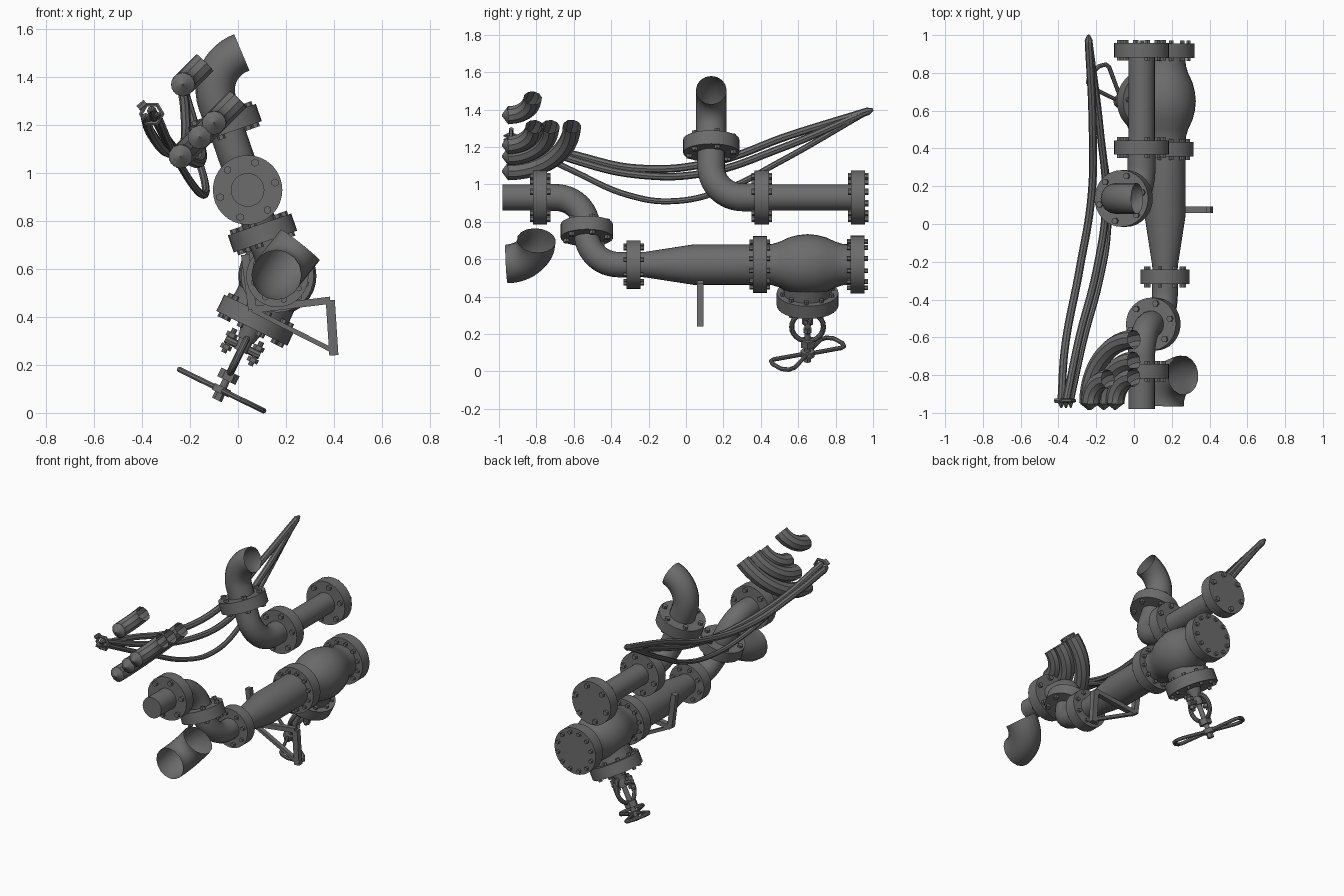
import bpy, bmesh, math
from mathutils import Vector as V, Matrix

cube = bpy.data.objects.get("Cube")
if cube:
    bpy.data.objects.remove(cube, do_unlink=True)

steel = bpy.data.materials.new("dark_grey_steel")
steel.use_nodes = True
GREY = (0.15, 0.15, 0.15, 1)
steel.diffuse_color = GREY
steel.node_tree.nodes["Principled BSDF"].inputs["Base Color"].default_value = GREY

# Main directions: the pipework leans sideways around the y axis
Y = V((0, 1, 0))
UP = V((-0.327, 0, 0.945)).normalized()
SIDE = V((UP.z, 0, -UP.x))
STEM = V((-0.44, 0, -0.9)).normalized()
WHEEL = V((STEM.z, 0, -STEM.x))
UPPER = V((0.04, 0, 0.93))
LOWER = UPPER - UP * 0.38
parts = []


def add(name, mesh):
    obj = bpy.data.objects.new(name, mesh)
    bpy.context.collection.objects.link(obj)
    mesh.materials.clear()
    mesh.materials.append(steel)
    parts.append(obj)
    return obj


def finish(name, bm):
    mesh = bpy.data.meshes.new(name)
    bm.to_mesh(mesh)
    bm.free()
    return add(name, mesh)


def rod(bm, a, b, r, r2=None, seg=24):
    axis = b - a
    mat = Matrix.Translation((a + b) / 2) @ axis.to_track_quat('Z', 'Y').to_matrix().to_4x4()
    bmesh.ops.create_cone(bm, cap_ends=True, segments=seg, radius1=r,
                          radius2=r if r2 is None else r2, depth=axis.length, matrix=mat)


def cylinder(name, a, b, r, r2=None, seg=24):
    bm = bmesh.new()
    rod(bm, a, b, r, r2, seg)
    return finish(name, bm)


def tube(name, pts, r, caps=False, smooth=False, cyclic=False, res=6):
    # Sweep a round section along a path
    cu = bpy.data.curves.new(name, 'CURVE')
    cu.dimensions = '3D'
    cu.bevel_depth, cu.bevel_resolution = r, res
    cu.use_fill_caps = caps
    if smooth:
        sp = cu.splines.new('BEZIER')
        sp.bezier_points.add(len(pts) - 1)
        for bp, p in zip(sp.bezier_points, pts):
            bp.co = p
            bp.handle_left_type = bp.handle_right_type = 'AUTO'
    else:
        sp = cu.splines.new('POLY')
        sp.points.add(len(pts) - 1)
        for sp_pt, p in zip(sp.points, pts):
            sp_pt.co = (*p, 1)
    sp.use_cyclic_u = cyclic
    tmp = bpy.data.objects.new(name, cu)
    bpy.context.collection.objects.link(tmp)
    mesh = bpy.data.meshes.new_from_object(
        tmp.evaluated_get(bpy.context.evaluated_depsgraph_get()))
    bpy.data.objects.remove(tmp, do_unlink=True)
    return add(name, mesh)


def bend(start, d1, d2, r, n=12):
    # Quarter turn leaving along d1 and ending along d2
    return [start + d1 * r * math.sin(t) + d2 * r * (1 - math.cos(t))
            for t in (math.pi / 2 * i / n for i in range(n + 1))]


def flange(name, c, axis, r, bolts, half=0.038, bolt=0.017, phase=15):
    bm = bmesh.new()
    rod(bm, c - axis * half, c + axis * half, r, seg=32)
    e1 = V((1, 0, 0)) if axis == Y else Y
    e2 = e1.cross(axis)
    for i in range(bolts):
        t = math.radians(phase) + math.tau * i / bolts
        p = c + (e1 * math.cos(t) + e2 * math.sin(t)) * (r - 0.027)
        rod(bm, p - axis * (half + 0.017), p + axis * (half + 0.017), bolt, seg=6)
    return finish(name, bm)


def lathe(name, base, profile, seg=32):
    bm = bmesh.new()
    vs = [bm.verts.new(base + V((r, y, 0))) for y, r in profile]
    es = [bm.edges.new(p) for p in zip(vs, vs[1:])]
    bmesh.ops.spin(bm, geom=vs + es, cent=base, axis=Y, angle=math.tau,
                   steps=seg, use_merge=True)
    bmesh.ops.recalc_face_normals(bm, faces=bm.faces)
    return finish(name, bm)


def bar(name, a, b, width, depth):
    # Flat strip running from a to b, depth along y
    d = b - a
    x = d.normalized()
    rot = Matrix((x, Y, x.cross(Y))).transposed().to_4x4()
    bm = bmesh.new()
    bmesh.ops.create_cube(bm, size=1, matrix=Matrix.Translation((a + b) / 2) @ rot
                          @ Matrix.Diagonal((d.length, depth, width, 1)))
    return finish(name, bm)


# Upper line: straight run, elbow and open outlet
cylinder("upper_pipe", UPPER + Y * 0.4, UPPER + Y * 0.92, 0.07)
flange("upper_end_flange", UPPER + Y * 0.92, Y, 0.145, 6)
flange("upper_mid_flange", UPPER + Y * 0.405, Y, 0.145, 6)
riser = bend(UPPER + Y * 0.305, -Y, UP, 0.17)
top = UPPER + Y * 0.135 + UP * 0.29
tube("upper_elbow", [UPPER + Y * 0.4] + riser + [top], 0.074)
flange("outlet_flange", top, UP, 0.15, 6)
tube("outlet_elbow", [top] + bend(top + UP * 0.095, UP, SIDE, 0.165), 0.082)

# Front stub and S-bend down to the lower line
cylinder("front_stub", UPPER - Y * 0.98, UPPER - Y * 0.75, 0.07)
flange("front_flange", UPPER - Y * 0.78, Y, 0.145, 6)
mid = UPPER - Y * 0.53 - UP * 0.19
tube("front_upper_elbow", [UPPER - Y * 0.78] + bend(UPPER - Y * 0.70, Y, -UP, 0.17) + [mid], 0.072)
flange("bend_flange", mid, UP, 0.14, 6)
tube("front_lower_elbow", [mid] + bend(mid - UP * 0.02, -UP, Y, 0.17) + [LOWER - Y * 0.28], 0.068)

# Lower line: reducer and valve body
flange("reducer_flange", LOWER - Y * 0.28, Y, 0.13, 8, bolt=0.013)
lathe("reducer_pipe", LOWER, [(-0.26, 0.066), (-0.22, 0.068), (0.04, 0.108), (0.4, 0.108)])
flange("valve_inlet_flange", LOWER + Y * 0.395, Y, 0.152, 12, bolt=0.013)
lathe("valve_body", LOWER, [(0.4, 0.108), (0.46, 0.11), (0.50, 0.122), (0.55, 0.145), (0.6, 0.158),
                            (0.65, 0.163), (0.7, 0.158), (0.75, 0.145), (0.8, 0.122),
                            (0.84, 0.11), (0.9, 0.108)])
flange("valve_outlet_flange", LOWER + Y * 0.917, Y, 0.155, 12, bolt=0.013)


# Valve bonnet, yoke and stem
def on_stem(t, w=0, y=0):
    return LOWER + STEM * t + WHEEL * w + Y * (0.65 + y)


cylinder("valve_neck", on_stem(0.03), on_stem(0.2), 0.125, 0.13, 32)
flange("bonnet_flange", on_stem(0.205), STEM, 0.165, 10, bolt=0.013)
cylinder("bonnet_collar", on_stem(0.22), on_stem(0.3), 0.055, 0.035)
cylinder("valve_stem", on_stem(0.24), on_stem(0.56), 0.016)
ring = [on_stem(0.37 + 0.085 * math.cos(a), 0, 0.085 * math.sin(a))
        for a in (math.tau * i / 24 for i in range(24))]
tube("yoke_ring", ring, 0.014, cyclic=True, res=3)
cylinder("packing_gland", on_stem(0.28), on_stem(0.35), 0.03)
bm = bmesh.new()
rod(bm, on_stem(0.33, -0.08), on_stem(0.33, 0.08), 0.017, seg=8)
for s in (-1, 1):
    rod(bm, on_stem(0.275, 0.062 * s), on_stem(0.385, 0.062 * s), 0.011, seg=8)
    for t in (0.295, 0.35):
        rod(bm, on_stem(t, 0.062 * s), on_stem(t + 0.02, 0.062 * s), 0.024, seg=6)
finish("gland_bolts", bm)
cylinder("yoke_nut", on_stem(0.445), on_stem(0.485), 0.042, seg=6)
cylinder("wheel_hub", on_stem(0.515), on_stem(0.545), 0.038, seg=12)
cylinder("wheel_nut", on_stem(0.545), on_stem(0.575), 0.022, seg=6)

# Bow-tie hand wheel: two opposite rounded loops
for side, s in (("upper", 1), ("lower", -1)):
    loop = [(0.01, 0), (0.17, 0.07), (0.195, 0.1), (0.185, 0.14), (0.13, 0.185), (0.09, 0.195),
            (0.07, 0.18), (0, 0.01)]
    tube("hand_wheel_" + side, [on_stem(0.53, w * s, y * s) for w, y in loop],
         0.012, cyclic=True, res=2)

# Support bracket under the reducer
by = Y * 0.075
corners = [V((x, 0, z)) + by for x, z in
           ((0.03, 0.66), (0.06, 0.43), (0.385, 0.47), (0.4, 0.24), (0.385, 0.265))]
bar("bracket_back", corners[0], corners[1], 0.035, 0.035)
bar("bracket_top", corners[1], corners[2], 0.03, 0.035)
bar("bracket_outer", corners[2], corners[3], 0.038, 0.035)
bar("bracket_brace", corners[1], corners[4], 0.02, 0.03)

# Large open elbow at the front
tube("large_open_elbow", bend(V((0.16, -0.96, 0.575)), Y, V((0.62, 0, 0.78)).normalized(), 0.16),
     0.104)

# Small elbows with pointed front ends
diag = V((1, 0, 1)).normalized()
for label, x, z, r in (("outer", -0.24, 1.07, 0.34), ("middle", -0.16, 1.15, 0.225),
                       ("inner", -0.1, 1.21, 0.14), ("loose", -0.23, 1.37, 0.13)):
    start = V((x, -0.95, z))
    tube("small_elbow_" + label, bend(start, Y, diag, r), 0.05, res=3)
    cylinder("elbow_tip_" + label, start, start - Y * 0.035, 0.05, 0.003, 10)

# Sagging hoses and the clamp that gathers them
tail = (-0.24, 0.97, 1.39)
hoses = {
    "outer": (0.021, [(-0.385, -0.94, 1.23), (-0.365, -0.65, 1.17), (-0.29, -0.25, 1.085),
                      (-0.225, 0.15, 1.12), (-0.22, 0.55, 1.26), tail]),
    "middle": (0.02, [(-0.36, -0.94, 1.26), (-0.29, -0.6, 1.13), (-0.2, -0.25, 1.05),
                      (-0.15, 0.1, 1.06), (-0.18, 0.5, 1.19), tail]),
    "inner": (0.016, [(-0.335, -0.94, 1.24), (-0.26, -0.6, 1.07), (-0.18, -0.3, 0.94),
                      (-0.14, -0.07, 0.91), (-0.14, 0.2, 0.97), (-0.185, 0.5, 1.12), tail])}
for label, (r, pts) in hoses.items():
    tube("hose_" + label, [V(p) for p in pts], r, caps=True, smooth=True, res=2)
    cylinder("hose_tip_" + label, V(pts[0]), V(pts[0]) - Y * 0.035, r, 0.003, 8)
cylinder("hose_end_tip", V(tail), V(tail) + V((0, 0.03, 0.01)), 0.022, 0.008, 8)
hexagon = [V((-0.36 + 0.045 * math.cos(a), -0.935, 1.247 + 0.045 * math.sin(a)))
           for a in (math.tau * i / 6 for i in range(6))]
tube("hose_clamp", hexagon, 0.01, cyclic=True, res=1)
cylinder("clamp_screw", V((-0.415, -0.935, 1.27)), V((-0.385, -0.935, 1.295)), 0.014, seg=6)

# Smooth the round surfaces, keep hard edges
bpy.ops.object.select_all(action='DESELECT')
for obj in parts:
    obj.select_set(True)
bpy.context.view_layer.objects.active = parts[0]
bpy.ops.object.shade_smooth_by_angle(angle=math.radians(35))
